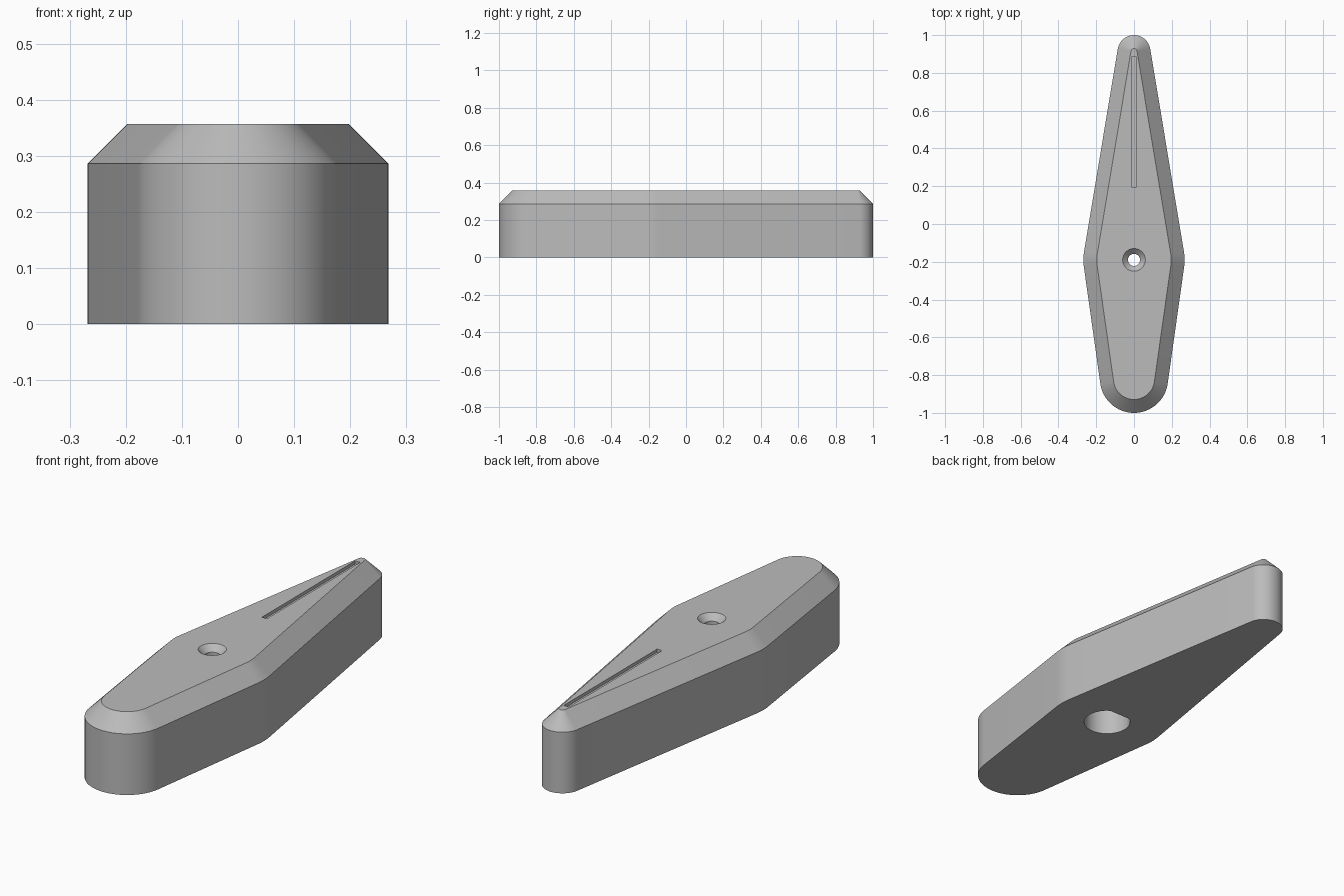
import bpy, bmesh
from math import sin, cos, asin, pi

if "Cube" in bpy.data.objects:
    bpy.data.objects.remove(bpy.data.objects["Cube"])

grey = bpy.data.materials.new("light_grey")
grey.use_nodes = True
grey.diffuse_color = (0.5, 0.5, 0.5, 1)
grey.node_tree.nodes["Principled BSDF"].inputs["Base Color"].default_value = (0.5, 0.5, 0.5, 1)

HEIGHT, SHOULDER, CHAMFER = 0.357, 0.286, 0.071
HUB_Y, HUB_R = -0.19, 0.268
TIP_Y, TIP_R = 0.913, 0.087
TAIL_Y, TAIL_R = -0.82, 0.18


def loft(name, loops):
    """Closed solid through (points, z) loops that share one point count."""
    bm = bmesh.new()
    rings = [[bm.verts.new((x, y, z)) for x, y in pts] for pts, z in loops]
    bm.faces.new(rings[0][::-1])
    bm.faces.new(rings[-1])
    for a, b in zip(rings, rings[1:]):
        for i in range(len(a)):
            j = (i + 1) % len(a)
            bm.faces.new((a[i], a[j], b[j], b[i]))
    bmesh.ops.recalc_face_normals(bm, faces=bm.faces)
    mesh = bpy.data.meshes.new(name)
    bm.to_mesh(mesh)
    bm.free()
    mesh.materials.append(grey)
    obj = bpy.data.objects.new(name, mesh)
    bpy.context.collection.objects.link(obj)
    return obj


def arc(y, r, start, end, steps):
    angles = [start + (end - start) * i / steps for i in range(steps + 1)]
    return [(r * cos(a), y + r * sin(a)) for a in angles]


def circle(r):
    return arc(HUB_Y, r, 0, 2 * pi, 48)[:-1]


def outline(inset):
    """Hub, tip and tail arcs joined by their shared tangents."""
    up = asin((HUB_R - TIP_R) / (TIP_Y - HUB_Y))
    down = asin((HUB_R - TAIL_R) / (HUB_Y - TAIL_Y))
    return (arc(HUB_Y, HUB_R - inset, -down, up, 6)
            + arc(TIP_Y, TIP_R - inset, up, pi - up, 24)
            + arc(HUB_Y, HUB_R - inset, pi - up, pi + down, 6)
            + arc(TAIL_Y, TAIL_R - inset, pi + down, 2 * pi - down, 32))


# Knob body with chamfered top
knob = loft("knob_body", [(outline(0), 0), (outline(0), SHOULDER), (outline(CHAMFER), HEIGHT)])

# Screw hole with countersink, flat-sided shaft socket, pointer groove
over = 0.01
screw_hole = loft("screw_hole", [(circle(0.032), 0.1), (circle(0.032), HEIGHT - 0.028),
                                 (circle(0.06 + over), HEIGHT + over)])
socket_profile = [(x, min(y, HUB_Y + 0.088)) for x, y in circle(0.104)]
shaft_socket = loft("shaft_socket", [(socket_profile, -over), (socket_profile, 0.25)])
slot = [(-0.013, 0.195), (0.013, 0.195), (0.013, 0.885), (-0.013, 0.885)]
groove = loft("pointer_groove", [(slot, HEIGHT - 0.015), (slot, HEIGHT + over)])

bpy.context.view_layer.objects.active = knob
for cutter in (shaft_socket, screw_hole, groove):
    cutter.hide_render = True
    cut = knob.modifiers.new(cutter.name, "BOOLEAN")
    cut.operation = "DIFFERENCE"
    cut.solver = "EXACT"
    cut.object = cutter
    bpy.ops.object.modifier_apply(modifier=cut.name)
    bpy.data.objects.remove(cutter)

bpy.ops.object.select_all(action="DESELECT")
knob.select_set(True)
bpy.ops.object.shade_smooth_by_angle(angle=pi / 6)
